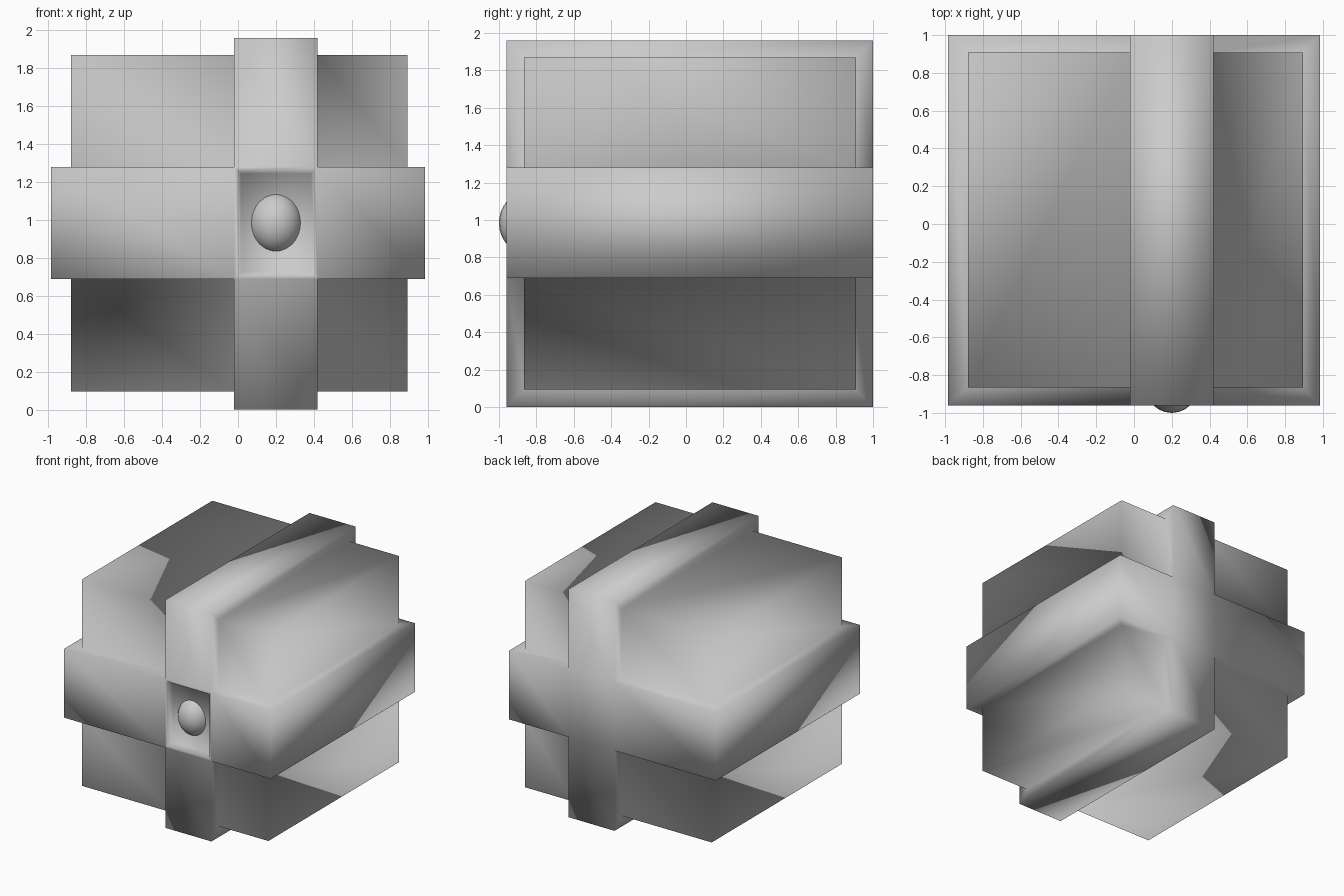
import bpy, bmesh
from mathutils import Vector

if "Cube" in bpy.data.objects:
    bpy.data.objects.remove(bpy.data.objects["Cube"])

# Wrapped box: inner block size and outer band size per axis
LO, HI = Vector((-0.88, -0.865, 0.095)), Vector((0.895, 0.908, 1.87))
BAND_LO, BAND_HI = Vector((-0.985, -0.96, 0.0)), Vector((0.985, 1.0, 1.96))
X0, X1 = -0.02, 0.42      # upright band
Z0, Z1 = 0.69, 1.28       # level band


def finish(bm, name):
    bmesh.ops.recalc_face_normals(bm, faces=bm.faces)
    for f in bm.faces:
        f.smooth = True
    mesh = bpy.data.meshes.new(name)
    bm.to_mesh(mesh)
    bm.free()
    obj = bpy.data.objects.new(name, mesh)
    bpy.context.collection.objects.link(obj)
    return obj


# Block, cut along the edges of both bands
bm = bmesh.new()
bmesh.ops.create_cube(bm, size=1)
for v in bm.verts:
    v.co = [(LO[i] + HI[i]) / 2 + v.co[i] * (HI[i] - LO[i]) for i in range(3)]
for axis, cuts in ((0, (X0, X1)), (2, (Z0, Z1))):
    for c in cuts:
        p, n = Vector((0, 0, 0)), Vector((0, 0, 0))
        p[axis], n[axis] = c, 1
        bmesh.ops.bisect_plane(bm, geom=bm.verts[:] + bm.edges[:] + bm.faces[:],
                               plane_co=p, plane_no=n)

# Bands raised from the block, wrapping right round it
bands = []
for f in bm.faces:
    c = f.calc_center_median()
    if X0 < c.x < X1 or Z0 < c.z < Z1:
        bands.append(f)
raised = bmesh.ops.extrude_face_region(bm, geom=bands)["geom"]
for v in raised:
    if isinstance(v, bmesh.types.BMVert):
        for i in range(3):
            if abs(v.co[i] - LO[i]) < 1e-4:
                v.co[i] = BAND_LO[i]
            elif abs(v.co[i] - HI[i]) < 1e-4:
                v.co[i] = BAND_HI[i]
leftover = [f for f in bands if f.is_valid]
if leftover:
    bmesh.ops.delete(bm, geom=leftover, context='FACES')

# Recess where the bands cross at the front
bmesh.ops.recalc_face_normals(bm, faces=bm.faces)
target = Vector(((X0 + X1) / 2, BAND_LO.y, (Z0 + Z1) / 2))
panel = min(bm.faces, key=lambda f: (f.calc_center_median() - target).length)
for thickness, depth in ((0.025, 0.0), (0.025, -0.05)):
    bmesh.ops.inset_region(bm, faces=[panel], thickness=thickness, depth=depth)
finish(bm, "banded_box")

# Domed button in the recess
bm = bmesh.new()
bmesh.ops.create_uvsphere(bm, u_segments=24, v_segments=16, radius=1)
button = finish(bm, "button")
button.location = (0.2, -0.86, target.z)
button.scale = (0.14, 0.14, 0.16)
